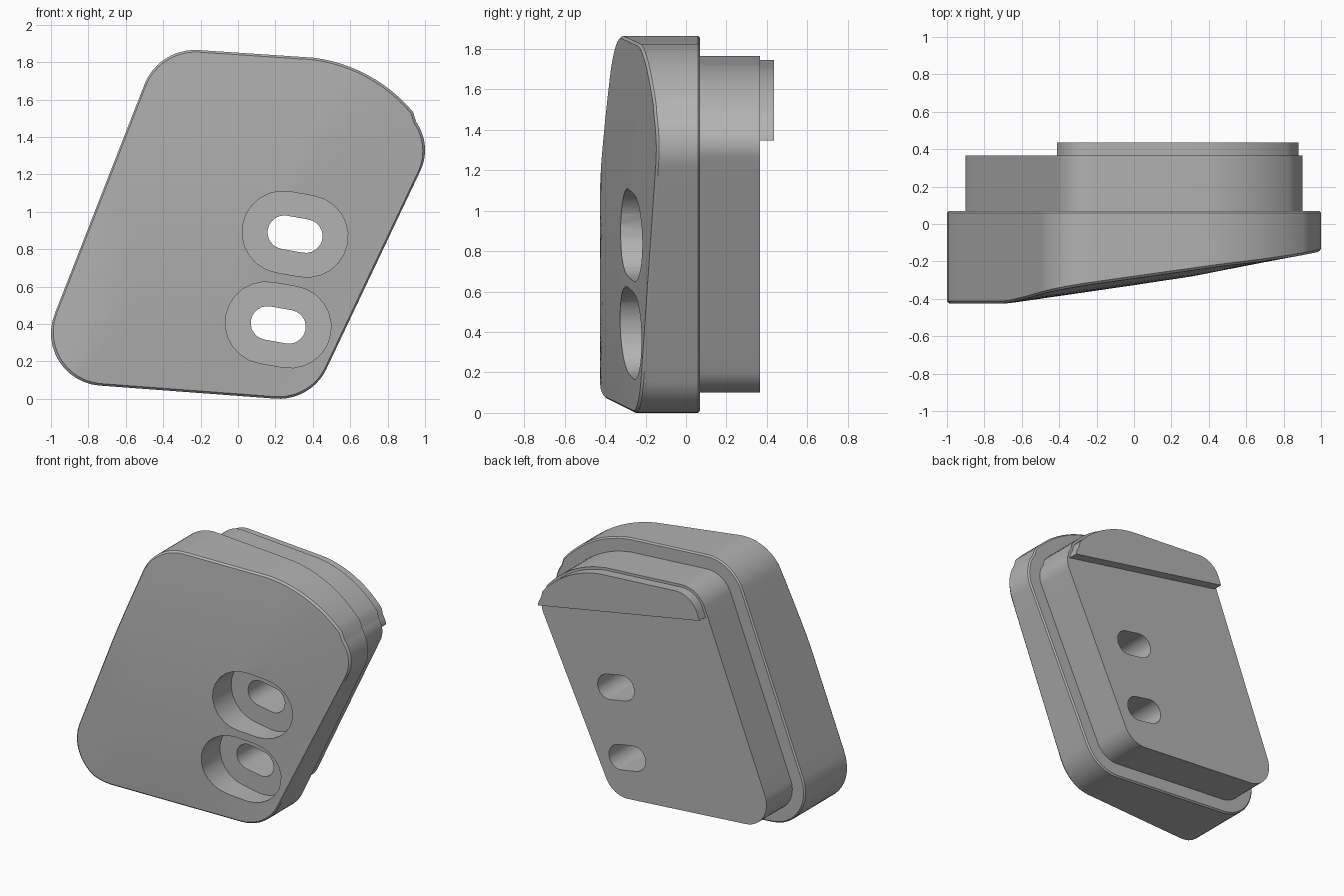
import bpy, bmesh, math
from mathutils import Vector

cube = bpy.data.objects.get("Cube")
if cube:
    bpy.data.objects.remove(cube, do_unlink=True)

gray = bpy.data.materials.new("plain_gray")
gray.use_nodes = True
tone = (0.45, 0.45, 0.45, 1)
gray.diffuse_color = tone
gray.node_tree.nodes["Principled BSDF"].inputs["Base Color"].default_value = tone

# Corner arcs of the slanted outline: centre x, centre z, radius, start and end angle
ARCS = [(0.74, 1.33, 0.26, -25.7, 35), (0.30, 1.0, 0.83, 40, 83),
        (-0.23, 1.575, 0.29, 86, 158.6), (-0.72, 0.35, 0.28, 158.6, 266),
        (0.22, 0.28, 0.28, 266, 334.3)]
MIDDLE = Vector((0, 0.93))


def outline(inset=0.0, steps=12):
    pts = []
    for cx, cz, r, a, b in ARCS:
        for i in range(steps + 1):
            t = math.radians(a + (b - a) * i / steps)
            pts.append(Vector((cx + (r - inset) * math.cos(t), cz + (r - inset) * math.sin(t))))
    # split the long straight runs
    out = []
    for p, q in zip(pts, pts[1:] + pts[:1]):
        n = max(1, math.ceil((q - p).length / 0.12))
        out += [p.lerp(q, k / n) for k in range(n)]
    return out


def slot(cx, cz, r, half, tilt=math.radians(-10), steps=12):
    pts = []
    for side in (1, -1):
        for i in range(steps + 1):
            t = math.pi * i / steps - math.pi / 2
            u, v = side * (half + r * math.cos(t)), side * r * math.sin(t)
            pts.append(Vector((cx + u * math.cos(tilt) - v * math.sin(tilt),
                               cz + u * math.sin(tilt) + v * math.cos(tilt))))
    return pts


def front_y(p):
    # sloping front with a gentle bulge that fades at the right edge
    base = -0.29 + 0.145 * p.x
    t = min(max(p.y / 1.86, 0), 1)
    edge = 0.36 + 0.48 * p.y - p.x
    bulge = 0.037 * 4 * t * (1 - t) * min(1, max(0, edge / 0.6))
    return max(-0.425, base - bulge)


def finish(name, bm):
    bmesh.ops.recalc_face_normals(bm, faces=bm.faces)
    mesh = bpy.data.meshes.new(name)
    bm.to_mesh(mesh)
    bm.free()
    mesh.materials.append(gray)
    ob = bpy.data.objects.new(name, mesh)
    bpy.context.collection.objects.link(ob)
    return ob


def loft(name, rings, tip=None):
    # rings are equal-length loops of 3D points, closed at both ends
    bm = bmesh.new()
    loops = [[bm.verts.new(p) for p in ring] for ring in rings]
    n = len(loops[0])
    for a, b in zip(loops, loops[1:]):
        for i in range(n):
            j = (i + 1) % n
            bm.faces.new((a[i], a[j], b[j], b[i]))
    bm.faces.new(loops[0])
    if tip is None:
        bm.faces.new(loops[-1])
    else:
        v = bm.verts.new(tip)
        for i in range(n):
            bm.faces.new((loops[-1][i], loops[-1][(i + 1) % n], v))
    return finish(name, bm)


def flat(pts, y):
    return [(p.x, y, p.y) for p in pts]


def prism(name, pts, y0, y1):
    return loft(name, [flat(pts, y0), flat(pts, y1)])


def activate(ob):
    bpy.ops.object.select_all(action='DESELECT')
    ob.select_set(True)
    bpy.context.view_layer.objects.active = ob


def cut(ob, cutter):
    cutter.hide_render = True
    mod = ob.modifiers.new("cut", 'BOOLEAN')
    mod.operation = 'DIFFERENCE'
    mod.solver = 'EXACT'
    mod.object = cutter
    activate(ob)
    bpy.ops.object.modifier_apply(modifier=mod.name)
    bpy.data.objects.remove(cutter, do_unlink=True)


# Main body: straight sides, softened rims and a curved sloping front
rim = outline()
rings = [flat(outline(0.01), 0.07), flat(rim, 0.06)]
rings.append([(p.x, front_y(p) + 0.012, p.y) for p in rim])
for s in (0.988, 0.9, 0.78, 0.65, 0.5, 0.35, 0.18):
    ring = [MIDDLE + (p - MIDDLE) * s for p in rim]
    rings.append([(p.x, front_y(p), p.y) for p in ring])
body = loft("main_body", rings, (MIDDLE.x, front_y(MIDDLE), MIDDLE.y))

# Smaller block behind the body
back_block = loft("back_block", [flat(outline(0.1), 0.065), flat(outline(0.1), 0.365)])

# Raised lip across the top of the back, cut along a slanted line
lip = loft("back_lip", [flat(outline(0.118), 0.36), flat(outline(0.118), 0.435)])
bm = bmesh.new()
bm.from_mesh(lip.data)
cut_result = bmesh.ops.bisect_plane(bm, geom=bm.verts[:] + bm.edges[:] + bm.faces[:],
                                    plane_co=(0.87, 0, 1.35), plane_no=(-0.18, 0, -1),
                                    clear_outer=True)
edges = [e for e in cut_result["geom_cut"] if isinstance(e, bmesh.types.BMEdge)]
bmesh.ops.holes_fill(bm, edges=[e for e in bm.edges if e.is_boundary])
bmesh.ops.recalc_face_normals(bm, faces=bm.faces)
bm.to_mesh(lip.data)
bm.free()

# Two through slots with wide recesses at the front
for cx, cz in ((0.305, 0.88), (0.215, 0.395)):
    cut(body, prism("recess_cutter", slot(cx, cz, 0.219, 0.065), -0.8, -0.11))
    for ob in (body, back_block):
        cut(ob, prism("slot_cutter", slot(cx, cz, 0.09, 0.058), -0.8, 0.8))

for ob in (body, back_block, lip):
    activate(ob)
    bpy.ops.object.shade_smooth_by_angle(angle=math.radians(30))
